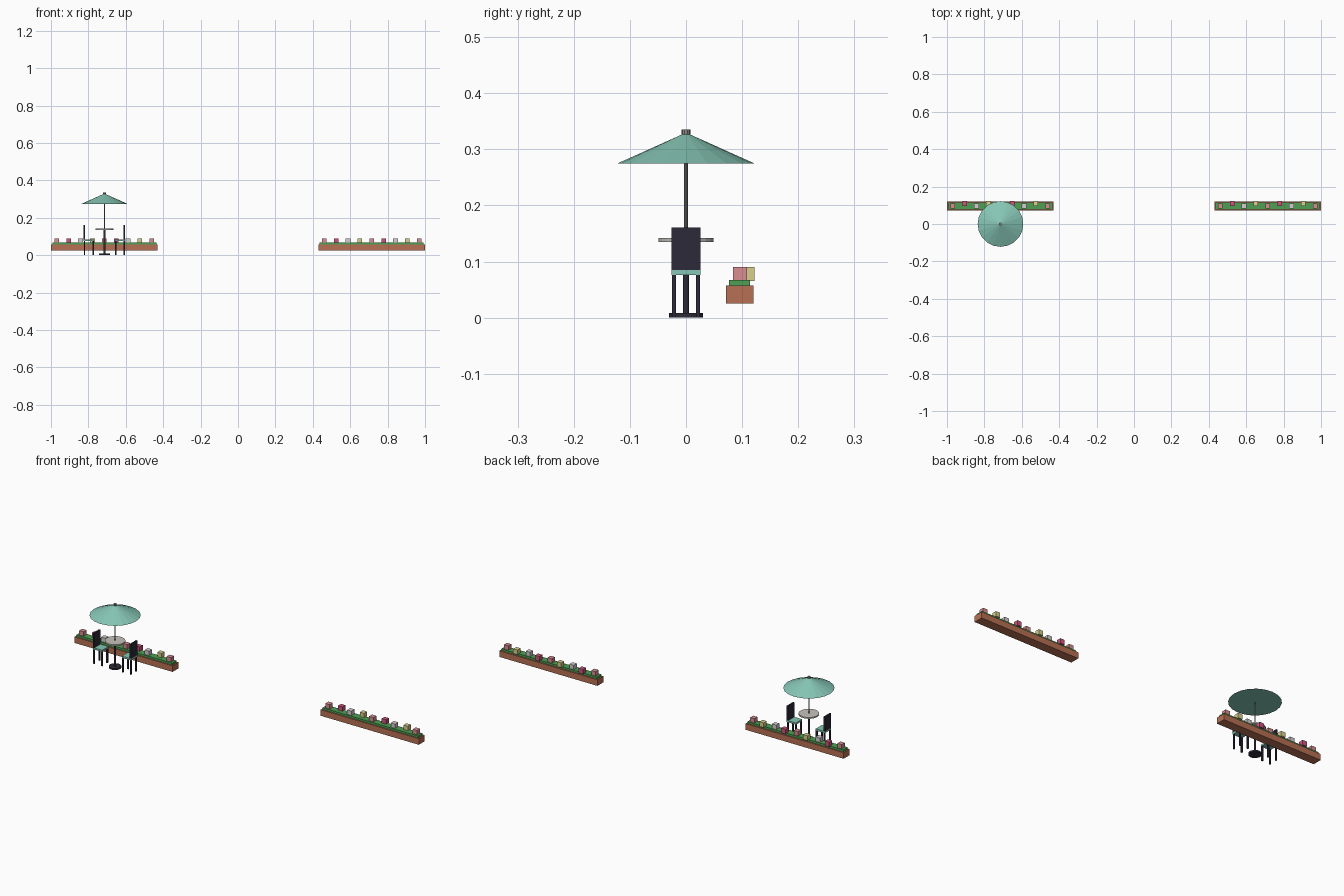
import bpy

if "Cube" in bpy.data.objects:
    bpy.data.objects.remove(bpy.data.objects["Cube"])


def mat(name, r, g, b):
    m = bpy.data.materials.new(name)
    lin = [(c / 255 / 12.92) if c < 10 else ((c / 255 + 0.055) / 1.055) ** 2.4 for c in (r, g, b)]
    m.diffuse_color = (*lin, 1)
    m.use_nodes = True
    m.node_tree.nodes["Principled BSDF"].inputs["Base Color"].default_value = m.diffuse_color
    return m


TEAL = mat("teal fabric", 134, 198, 181)
DARK = mat("dark metal", 44, 42, 56)
STONE = mat("light stone", 200, 196, 190)
STEEL = mat("grey steel", 140, 138, 136)
CLAY = mat("terracotta", 184, 112, 84)
GREEN = mat("leaf green", 78, 160, 82)
PINK = mat("soft pink", 216, 142, 146)
MAGENTA = mat("deep pink", 204, 86, 124)
WHITE = mat("pale petal", 214, 206, 210)
YELLOW = mat("pale yellow", 216, 208, 140)


def finish(name, m):
    ob = bpy.context.object
    ob.name = name
    ob.data.materials.append(m)
    return ob


def box(name, m, x0, x1, y0, y1, z0, z1):
    bpy.ops.mesh.primitive_cube_add(size=1, location=((x0 + x1) / 2, (y0 + y1) / 2, (z0 + z1) / 2))
    bpy.context.object.scale = (abs(x1 - x0), abs(y1 - y0), abs(z1 - z0))
    return finish(name, m)


def cone(name, m, r0, r1, z0, z1, sides):
    bpy.ops.mesh.primitive_cone_add(vertices=sides, radius1=r0, radius2=r1, depth=z1 - z0,
                                    location=(CX, 0, (z0 + z1) / 2))
    return finish(name, m)


# table and parasol
CX = -0.714
cone("table_base", DARK, 0.03, 0.03, 0.0, 0.008, 20)
cone("table_column", DARK, 0.0055, 0.0055, 0.008, 0.135, 12)
cone("table_top", STONE, 0.049, 0.049, 0.135, 0.142, 24)
cone("parasol_pole", STEEL, 0.0033, 0.0033, 0.142, 0.325, 10)
cone("parasol_canopy", TEAL, 0.122, 0.004, 0.275, 0.328, 20)
cone("parasol_finial", STEEL, 0.008, 0.008, 0.325, 0.335, 10)

# two chairs facing the table
for s in (-1, 1):
    side = "left" if s < 0 else "right"
    box(f"{side}_chair_seat", TEAL, CX + s * 0.057, CX + s * 0.111, -0.026, 0.026, 0.076, 0.085)
    box(f"{side}_chair_back", DARK, CX + s * 0.103, CX + s * 0.111, -0.026, 0.026, 0.085, 0.161)
    for d in (0.0605, 0.1065):
        for y in (-0.0215, 0.0215):
            x = CX + s * d
            box(f"{side}_chair_leg", DARK, x - 0.0035, x + 0.0035, y - 0.0035, y + 0.0035, 0, 0.076)

# planters with a staggered row of block flowers
petals = (PINK, MAGENTA, WHITE, YELLOW)
for side, x0 in (("left", -1.0), ("right", 0.43)):
    x1 = x0 + 0.57
    box(f"{side}_planter", CLAY, x0, x1, 0.0715, 0.1205, 0.025, 0.057)
    box(f"{side}_foliage", GREEN, x0 + 0.007, x1 - 0.007, 0.077, 0.114, 0.057, 0.067)
    for i in range(9):
        x = x0 + 0.0315 + i * 0.0634
        y = 0.0965 if i % 2 == 0 else 0.11
        box(f"{side}_flower", petals[i % 4], x - 0.0125, x + 0.0125, y - 0.0125, y + 0.0125, 0.065, 0.09)
